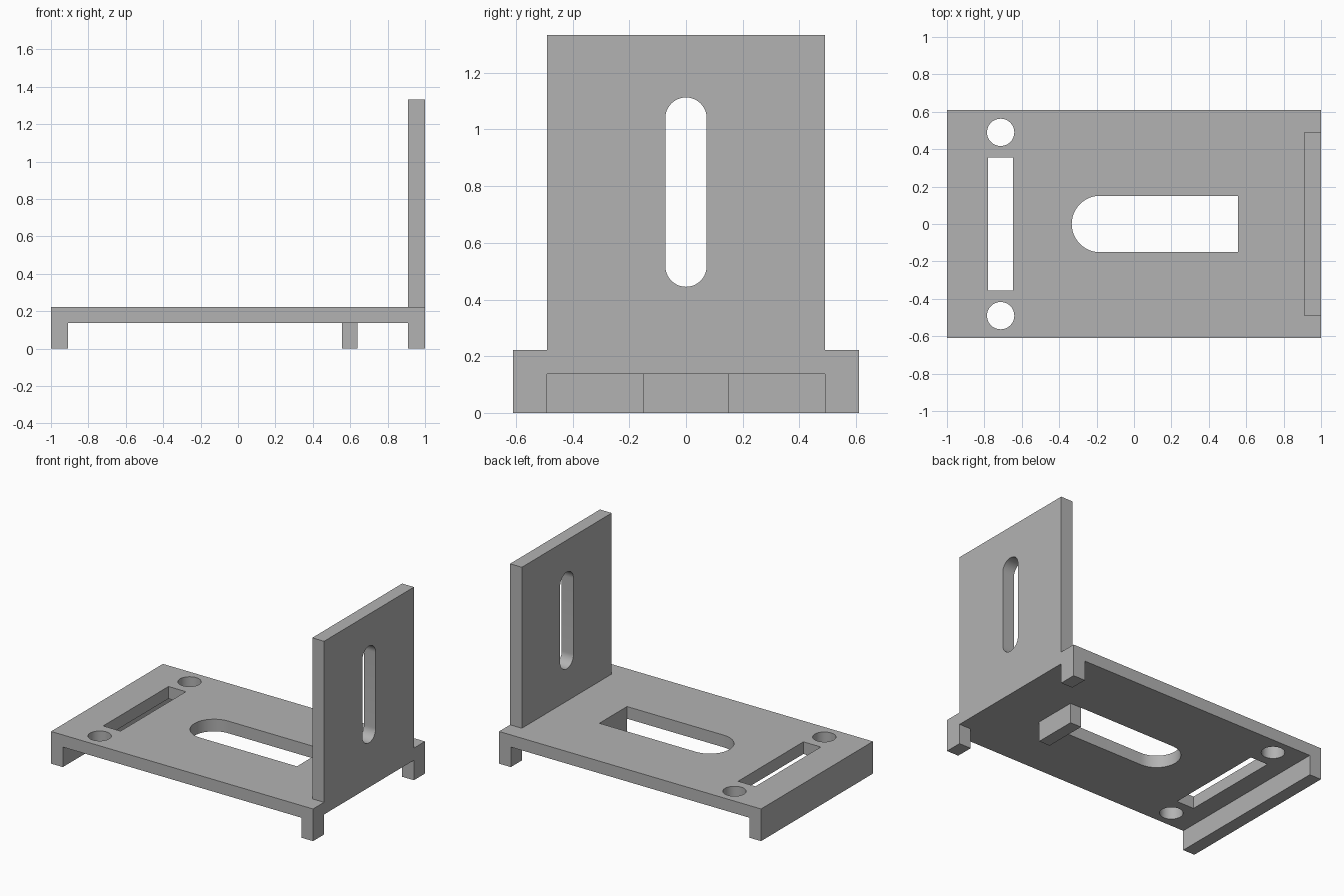
import bpy, bmesh, math
from mathutils import Vector

cube = bpy.data.objects.get("Cube")
if cube:
    bpy.data.objects.remove(cube, do_unlink=True)

grey = bpy.data.materials.new("plain_grey")
grey.use_nodes = True
COLOUR = (0.45, 0.45, 0.45, 1)
grey.diffuse_color = COLOUR
grey.node_tree.nodes["Principled BSDF"].inputs["Base Color"].default_value = COLOUR

HALF_W, FOOT_Y = 0.61, 0.49      # half width of base, inner edge of feet
UNDER, TOP, HEIGHT = 0.138, 0.222, 1.333
INNER = 0.91                     # inner face of lip, feet and upright


def prism(name, points, direction):
    """Extrude a closed planar outline along a vector."""
    bm = bmesh.new()
    face = bm.faces.new([bm.verts.new(p) for p in points])
    new = bmesh.ops.extrude_face_region(bm, geom=[face])["geom"]
    verts = [v for v in new if isinstance(v, bmesh.types.BMVert)]
    bmesh.ops.translate(bm, vec=Vector(direction), verts=verts)
    bmesh.ops.recalc_face_normals(bm, faces=bm.faces)
    mesh = bpy.data.meshes.new(name)
    bm.to_mesh(mesh)
    bm.free()
    mesh.materials.append(grey)
    obj = bpy.data.objects.new(name, mesh)
    bpy.context.collection.objects.link(obj)
    return obj


def box(name, x0, x1, y0, y1, z0, z1):
    outline = [(x0, y0, z0), (x1, y0, z0), (x1, y1, z0), (x0, y1, z0)]
    return prism(name, outline, (0, 0, z1 - z0))


def arc(cx, cy, r, start, sweep, steps=24):
    angles = [math.radians(start + sweep * i / steps) for i in range(steps + 1)]
    return [(cx + r * math.cos(a), cy + r * math.sin(a)) for a in angles]


def combine(body, tool, operation):
    """Apply a boolean and remove its tool."""
    tool.hide_render = True
    mod = body.modifiers.new(operation.lower(), "BOOLEAN")
    mod.operation, mod.object, mod.solver = operation, tool, "EXACT"
    bpy.context.view_layer.objects.active = body
    bpy.ops.object.modifier_apply(modifier=mod.name)
    bpy.data.objects.remove(tool, do_unlink=True)


# Body: side profile of lip, plate, feet and upright
profile = [(-1, 0), (-INNER, 0), (-INNER, UNDER), (INNER, UNDER), (INNER, 0),
           (1, 0), (1, HEIGHT), (INNER, HEIGHT), (INNER, TOP), (-1, TOP)]
body = prism("angle_bracket", [(x, -HALF_W, z) for x, z in profile], (0, 2 * HALF_W, 0))

# Gap between the two feet
combine(body, box("foot_gap", 0.8, 1.1, -FOOT_Y, FOOT_Y, -0.1, UNDER), "DIFFERENCE")

# Shoulders beside the upright, and round holes through the plate
for side in (-1, 1):
    y0, y1 = sorted((side * FOOT_Y, side * 0.8))
    combine(body, box("shoulder_cut", 0.8, 1.1, y0, y1, TOP, 1.5), "DIFFERENCE")
    ring = arc(-0.713, side * 0.49, 0.073, 0, 360, 48)[:-1]
    combine(body, prism("round_hole", [(x, y, 0.05) for x, y in ring], (0, 0, 0.3)), "DIFFERENCE")

# Narrow cross slot in the plate
combine(body, box("cross_slot", -0.78, -0.647, -0.356, 0.356, 0.05, 0.4), "DIFFERENCE")

# Long plate slot with one rounded end
slot = arc(-0.182, 0, 0.151, 90, 180) + [(0.556, -0.151), (0.556, 0.151)]
combine(body, prism("long_slot", [(x, y, 0.05) for x, y in slot], (0, 0, 0.3)), "DIFFERENCE")

# Rounded vertical slot in the upright
slot = arc(0, 1.04, 0.073, 0, 180) + arc(0, 0.518, 0.073, 180, 180)
combine(body, prism("upright_slot", [(0.8, y, z) for y, z in slot], (0.3, 0, 0)), "DIFFERENCE")

# Stop tab below the square end of the long slot
combine(body, box("stop_tab", 0.556, 0.64, -0.151, 0.151, 0, UNDER), "UNION")

# Smooth the curved walls and keep the edges sharp
bpy.ops.object.select_all(action="DESELECT")
body.select_set(True)
bpy.context.view_layer.objects.active = body
bpy.ops.object.shade_smooth_by_angle(angle=math.radians(30))
